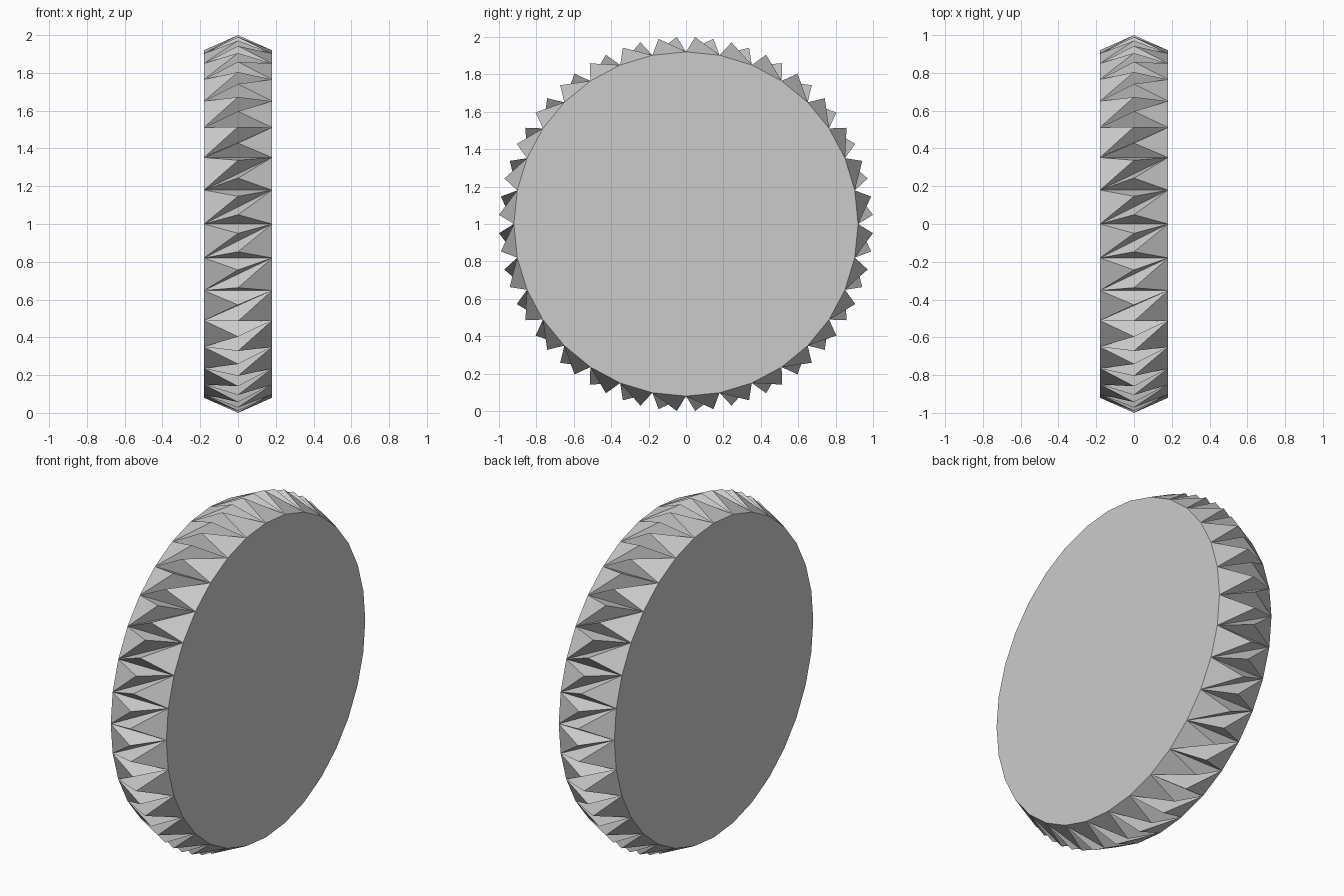
import bpy, bmesh, math

if "Cube" in bpy.data.objects:
    bpy.data.objects.remove(bpy.data.objects["Cube"])

SEGMENTS = 32        # sides of the disc
HALF_WIDTH = 0.18
RIM_R = 0.92         # radius of the flat side discs
TIP_R = 1.0012       # radius of the spike tips on the rim


def ring_point(x, r, step):
    a = 2 * math.pi * step / SEGMENTS
    return (x, -r * math.cos(a), 1 + r * math.sin(a))


bm = bmesh.new()

# Flat side discs
left = [bm.verts.new(ring_point(-HALF_WIDTH, RIM_R, i)) for i in range(SEGMENTS)]
right = [bm.verts.new(ring_point(HALF_WIDTH, RIM_R, i)) for i in range(SEGMENTS)]
bm.faces.new(left)
bm.faces.new(right[::-1])


def spike(base, tip):
    """Three-sided pyramid on a triangular piece of the rim."""
    t = bm.verts.new(tip)
    for k in range(3):
        bm.faces.new((base[k], base[(k + 1) % 3], t))


# Tread: each rim panel is split diagonally and each half raised to a spike
for i in range(SEGMENTS):
    j = (i + 1) % SEGMENTS
    spike((left[i], right[i], right[j]), ring_point(0, TIP_R, i + 0.25))
    spike((left[i], right[j], left[j]), ring_point(0, TIP_R, i + 0.75))

bmesh.ops.recalc_face_normals(bm, faces=bm.faces[:])
mesh = bpy.data.meshes.new("spiked_wheel")
bm.to_mesh(mesh)
bm.free()
wheel = bpy.data.objects.new("spiked_wheel", mesh)
bpy.context.collection.objects.link(wheel)
